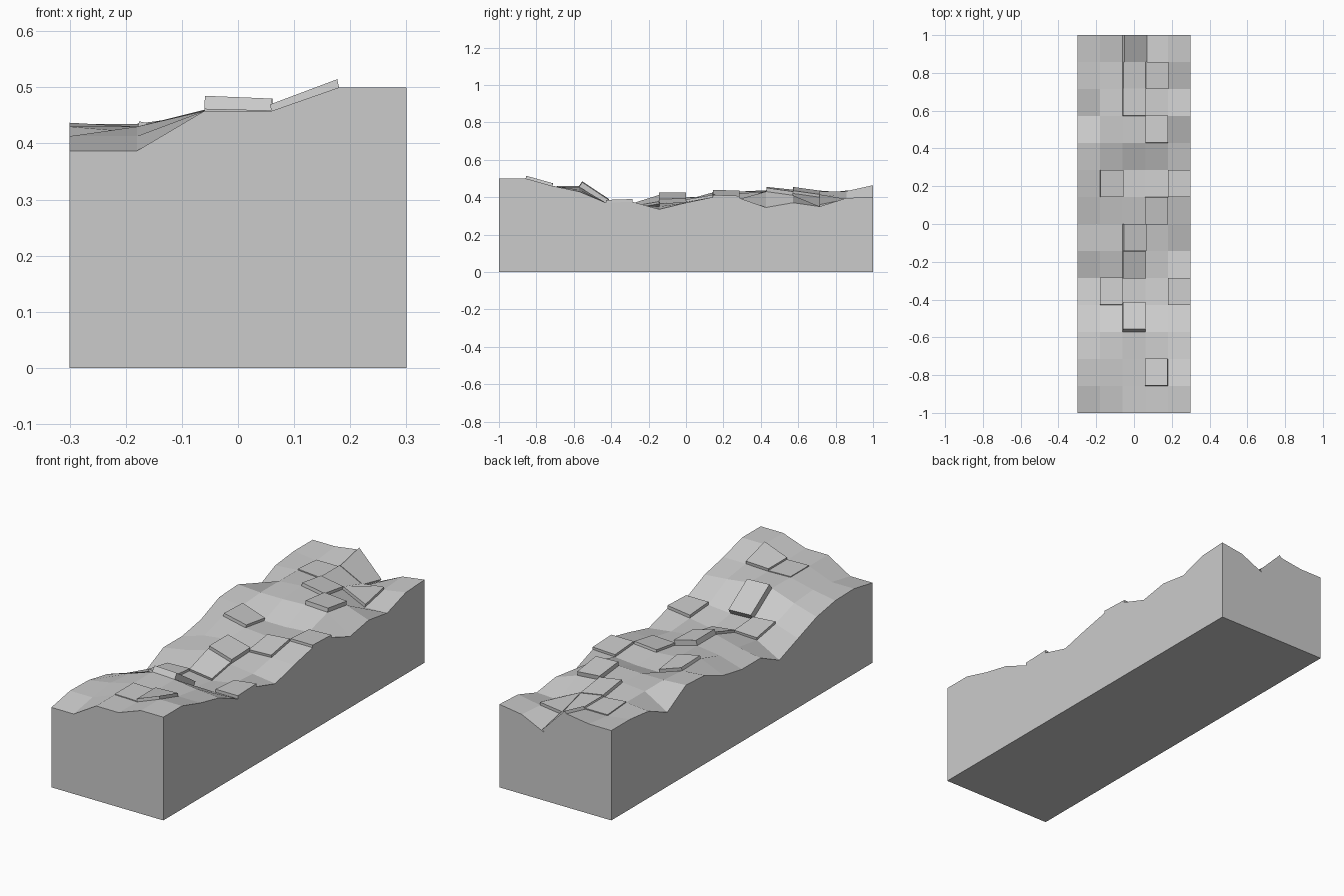
import bpy, bmesh
from mathutils import Vector

if "Cube" in bpy.data.objects:
    bpy.data.objects.remove(bpy.data.objects["Cube"])

# Surface heights: one row per grid line from front to back, left to right
H = [
    [.387, .387, .458, .458, .50, .50],
    [.413, .413, .458, .455, .50, .50],
    [.41, .43, .458, .455, .46, .46],
    [.385, .42, .46, .455, .44, .43],
    [.335, .375, .365, .36, .37, .37],
    [.285, .35, .355, .34, .36, .375],
    [.35, .37, .40, .365, .35, .335],
    [.35, .385, .40, .37, .375, .37],
    [.375, .425, .40, .39, .40, .40],
    [.43, .42, .38, .38, .39, .395],
    [.437, .43, .43, .435, .43, .345],
    [.36, .43, .44, .42, .41, .37],
    [.42, .43, .42, .40, .345, .35],
    [.435, .42, .42, .36, .375, .395],
    [.435, .435, .452, .33, .385, .402],
]
NX, NY = 5, 14


def point(i, j):
    return Vector((-.3 + .6 * i / NX, -1 + 2 * j / NY, H[j][i]))


def add_object(name, bm):
    bmesh.ops.recalc_face_normals(bm, faces=bm.faces)
    mesh = bpy.data.meshes.new(name)
    bm.to_mesh(mesh)
    bm.free()
    obj = bpy.data.objects.new(name, mesh)
    bpy.context.collection.objects.link(obj)
    return obj


# Ground block: uneven top, straight walls and a flat underside
bm = bmesh.new()
top = [[bm.verts.new(point(i, j)) for i in range(NX + 1)] for j in range(NY + 1)]
for j in range(NY):
    for i in range(NX):
        bm.faces.new((top[j][i], top[j][i + 1], top[j + 1][i + 1], top[j + 1][i]))
rim = ([top[0][i] for i in range(NX)] + [top[j][NX] for j in range(NY)]
       + [top[NY][i] for i in range(NX, 0, -1)] + [top[j][0] for j in range(NY, 0, -1)])
foot = [bm.verts.new((v.co.x, v.co.y, 0)) for v in rim]
for k in range(len(rim)):
    n = (k + 1) % len(rim)
    bm.faces.new((rim[k], foot[k], foot[n], rim[n]))
bm.faces.new(foot)
add_object("ground_block", bm)


# Loose slabs: single cells pushed out along their normal (column, row, thickness)
def slab(c, r, t):
    bm = bmesh.new()
    corners = [point(c, r), point(c + 1, r), point(c + 1, r + 1), point(c, r + 1)]
    normal = (corners[2] - corners[0]).cross(corners[3] - corners[1]).normalized()
    low = [bm.verts.new(p) for p in corners]
    high = [bm.verts.new(p + normal * t) for p in corners]
    bm.faces.new(low[::-1])
    bm.faces.new(high)
    for k in range(4):
        n = (k + 1) % 4
        bm.faces.new((low[k], low[n], high[n], high[k]))
    add_object(f"stone_slab_{r}_{c}", bm)


for c, r, t in [(2, 1, .004), (3, 1, .015), (2, 3, .03), (1, 4, .012), (4, 4, .015),
                (2, 5, .012), (2, 6, .025), (3, 7, .012), (1, 8, .015), (4, 8, .012),
                (3, 10, .02), (2, 11, .015), (1, 12, .005), (2, 12, .012),
                (3, 12, .015), (2, 13, .015)]:
    slab(c, r, t)
